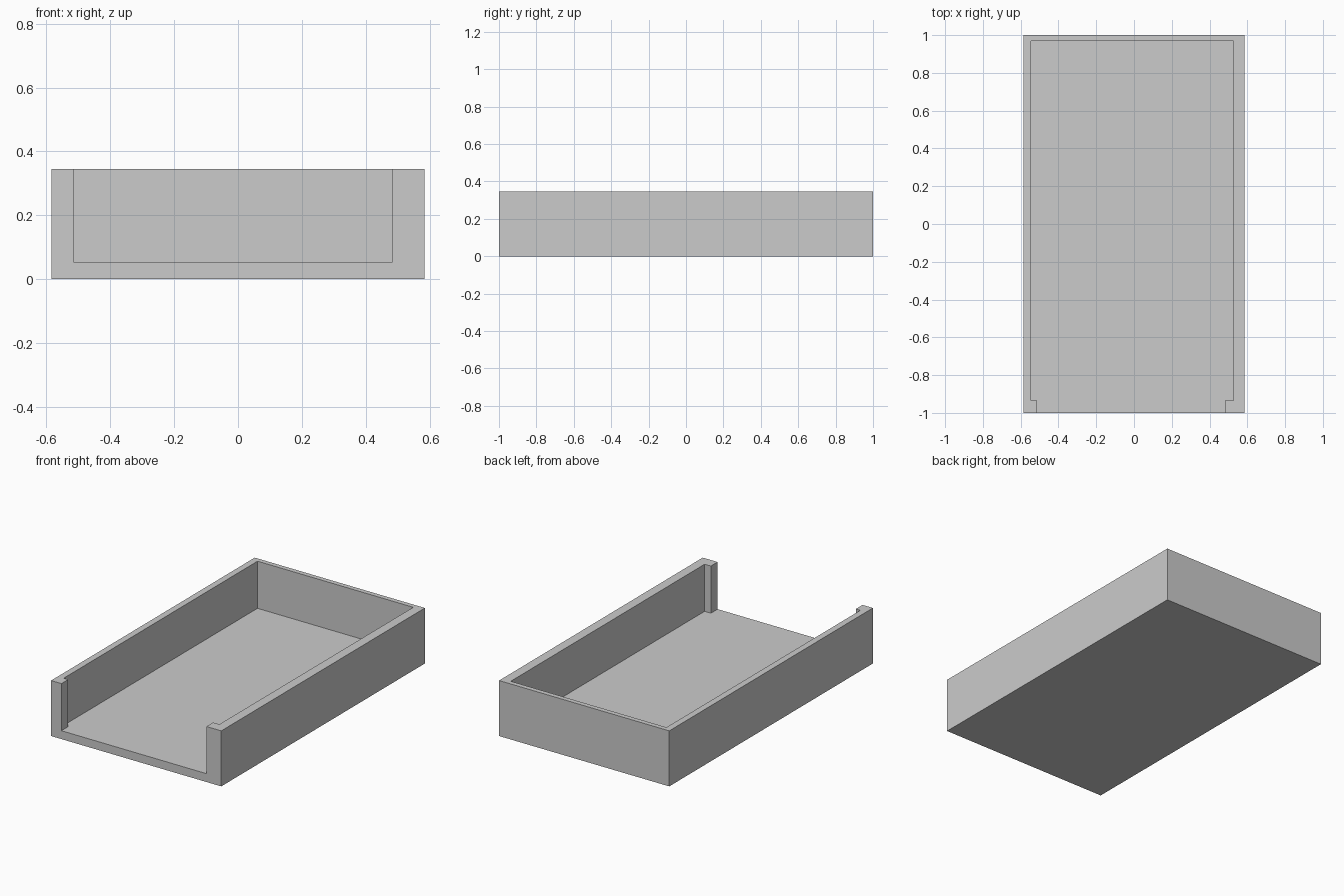
import bpy
import bmesh

default = bpy.data.objects.get("Cube")
if default:
    bpy.data.objects.remove(default, do_unlink=True)

HALF_WIDTH, HALF_LENGTH, HEIGHT = 0.585, 1.0, 0.345
FLOOR = 0.052                         # floor thickness
INNER_LEFT, INNER_RIGHT = 0.526, -0.545
INNER_BACK, LIP = 0.97, -0.934        # back wall and front lip, inner faces
GAP_LEFT, GAP_RIGHT = 0.483, -0.514   # front opening


def prism(name, outline, bottom, top):
    """Extrude a counter-clockwise outline straight up."""
    bm = bmesh.new()
    base = bm.faces.new([bm.verts.new((x, y, bottom)) for x, y in outline])
    grown = bmesh.ops.extrude_face_region(bm, geom=[base], use_keep_orig=True)
    for v in grown["geom"]:
        if isinstance(v, bmesh.types.BMVert):
            v.co.z = top
    bmesh.ops.recalc_face_normals(bm, faces=bm.faces)
    mesh = bpy.data.meshes.new(name)
    bm.to_mesh(mesh)
    bm.free()
    obj = bpy.data.objects.new(name, mesh)
    bpy.context.collection.objects.link(obj)
    return obj


grey = bpy.data.materials.new("plain grey")
grey.use_nodes = True
grey.diffuse_color = (0.6, 0.6, 0.6, 1)
grey.node_tree.nodes["Principled BSDF"].inputs["Base Color"].default_value = (0.6, 0.6, 0.6, 1)

# Solid block of the tray
tray = prism("open_tray", [(-HALF_WIDTH, -HALF_LENGTH), (HALF_WIDTH, -HALF_LENGTH),
                           (HALF_WIDTH, HALF_LENGTH), (-HALF_WIDTH, HALF_LENGTH)], 0, HEIGHT)
tray.data.materials.append(grey)

# Cavity with a narrower opening through the front
front = -HALF_LENGTH - 0.1
cavity = prism("cavity_cutter", [(GAP_RIGHT, front), (GAP_LEFT, front), (GAP_LEFT, LIP),
                                 (INNER_LEFT, LIP), (INNER_LEFT, INNER_BACK),
                                 (INNER_RIGHT, INNER_BACK), (INNER_RIGHT, LIP),
                                 (GAP_RIGHT, LIP)], FLOOR, HEIGHT + 0.1)
cavity.data.materials.append(grey)
cavity.hide_render = True

# Hollow out the tray, then drop the cutter
cut = tray.modifiers.new("hollow", "BOOLEAN")
cut.operation = "DIFFERENCE"
cut.solver = "EXACT"
cut.object = cavity
bpy.context.view_layer.objects.active = tray
bpy.ops.object.modifier_apply(modifier=cut.name)
bpy.data.objects.remove(cavity, do_unlink=True)
